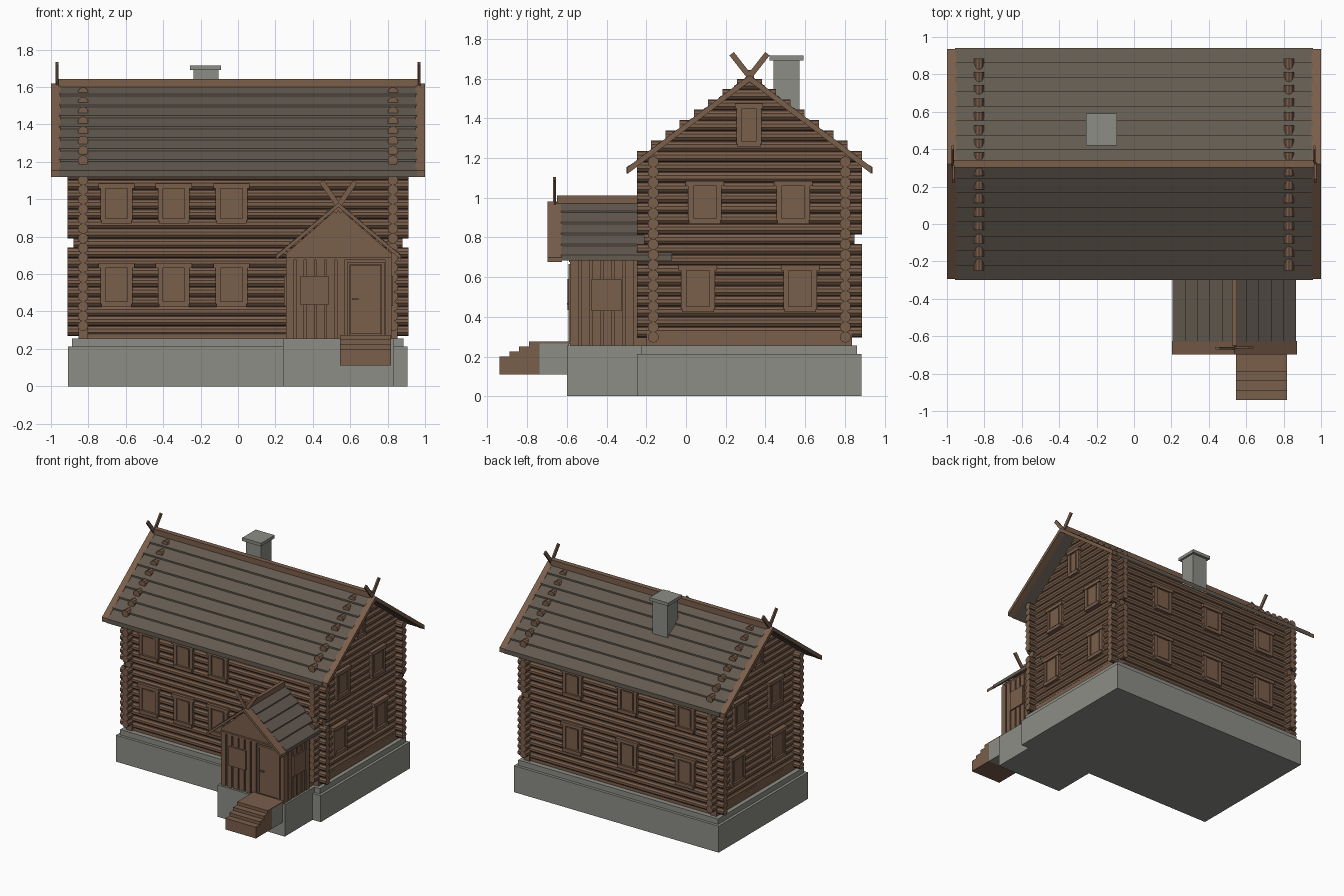
import bpy, bmesh, math
from mathutils import Vector, Matrix

if "Cube" in bpy.data.objects:
    bpy.data.objects.remove(bpy.data.objects["Cube"])


def material(name, rgb):
    m = bpy.data.materials.new(name)
    m.diffuse_color = (*rgb, 1)
    m.use_nodes = True
    m.node_tree.nodes["Principled BSDF"].inputs["Base Color"].default_value = m.diffuse_color
    return m


WOOD = material("brown wood", (0.195, 0.112, 0.070))
ROOF = material("weathered roof boards", (0.125, 0.103, 0.080))
STONE = material("grey stone", (0.262, 0.270, 0.235))


def finish(name, bm, mat):
    bmesh.ops.recalc_face_normals(bm, faces=bm.faces)
    me = bpy.data.meshes.new(name)
    bm.to_mesh(me)
    bm.free()
    me.materials.append(mat)
    ob = bpy.data.objects.new(name, me)
    bpy.context.collection.objects.link(ob)
    return ob


def add_box(bm, x, y, z, frame=Matrix()):
    """Box from three (min, max) ranges, optionally moved by a frame."""
    mid = Vector([(r[0] + r[1]) / 2 for r in (x, y, z)])
    size = [r[1] - r[0] for r in (x, y, z)]
    bmesh.ops.create_cube(bm, size=1, matrix=frame @ Matrix.Translation(mid) @ Matrix.Diagonal((*size, 1)))


def boxes(name, mat, *ranges):
    bm = bmesh.new()
    for r in ranges:
        add_box(bm, *r)
    return finish(name, bm, mat)


def add_log(bm, p, q, r=0.028):
    p, q = Vector(p), Vector(q)
    rot = (q - p).to_track_quat('Z', 'Y').to_matrix().to_4x4()
    bmesh.ops.create_cone(bm, cap_ends=True, segments=10, radius1=r, radius2=r, depth=(q - p).length,
                          matrix=Matrix.Translation((p + q) / 2) @ rot)


def prism(name, mat, profile, along, a, b, bm=None):
    """Extrude a (h, z) profile along x or y from a to b."""
    bm = bm or bmesh.new()
    at = (lambda h, z, t: (t, h, z)) if along == 'x' else (lambda h, z, t: (h, t, z))
    face = bm.faces.new([bm.verts.new(at(h, z, a)) for h, z in profile])
    ext = bmesh.ops.extrude_face_region(bm, geom=[face])
    step = Vector(at(0, 0, b - a))
    bmesh.ops.translate(bm, vec=step, verts=[v for v in ext['geom'] if isinstance(v, bmesh.types.BMVert)])
    return finish(name, bm, mat)


def slopes(name, mat, centre, half, ridge, slope, along, a, b, n=1, lap=0.0, thick=0.022):
    """Two roof slopes made of n lapped boards each."""
    for side, label in ((-1, "a"), (1, "b")):
        top = []
        for k in range(n):
            h0, h1 = half * k / n, half * (k + 1) / n
            top += [(h0, ridge - slope * h0), (h1, ridge - slope * h1 + lap)]
        pts = top + [(half, ridge - slope * half - thick), (0, ridge - thick)]
        prism(f"{name}_{label}", mat, [(centre + side * h, z) for h, z in pts], along, a, b)


def finial(name, origin, along, rise, spread, thick):
    """Crossed boards above a gable peak."""
    bm = bmesh.new()
    ang = math.atan2(spread, rise)
    for s in (-1, 1):
        axis = 'X' if along == 'x' else 'Y'
        turn = Matrix.Rotation(s * ang, 4, axis)
        wide, thin = (-0.014, 0.014), (-thick / 2 + s * 0.002, thick / 2 + s * 0.002)
        x, y = (thin, wide) if along == 'x' else (wide, thin)
        add_box(bm, x, y, (-0.04, math.hypot(rise, spread)), Matrix.Translation(origin) @ turn)
    finish(name, bm, WOOD)


# stone base
boxes("foundation", STONE, ((-0.91, 0.907), (-0.247, 0.885), (0, 0.212)),
      ((-0.888, 0.885), (-0.225, 0.862), (0.2, 0.255)))
boxes("porch_foundation", STONE, ((0.24, 0.835), (-0.6, -0.2), (0, 0.255)))

# log walls
XW, YF, YB, P = 0.828, -0.165, 0.803, 0.052
YC = (YF + YB) / 2
bm = bmesh.new()
for i in range(18):
    z, e = 0.297 + P * i, (0.88 if i == 9 else 0.912)
    for y in (YF, YB):
        add_log(bm, (-e, y, z), (e, y, z))
finish("long_wall_logs", bm, WOOD)
bm = bmesh.new()
for i in range(25):
    z = 0.323 + P * i
    h = 0.53 if i == 9 else 0.567 - 0.072 * max(0, i - 17)
    for x in (-XW, XW):
        add_log(bm, (x, YC - h, z), (x, YC + h, z))
finish("gable_wall_logs", bm, WOOD)
boxes("sill_beams", WOOD, *[((x - 0.026, x + 0.026), (-0.2, 0.835), (0.25, 0.325)) for x in (-XW, XW)],
      *[((-0.85, 0.85), (y - 0.02, y + 0.02), (0.25, 0.3)) for y in (YF, YB)])


# windows: local u runs along the wall, -y points outward
def window(name, frame, z0, z1, w=0.17, head=0.012):
    bm = bmesh.new()
    u, t = w / 2, 0.027
    add_box(bm, (-u + t, u - t), (-0.034, 0), (z0 + t, z1 - t), frame)          # shutter surround
    add_box(bm, (-u + t + 0.012, u - t - 0.012), (-0.038, 0), (z0 + t + 0.012, z1 - t - 0.012), frame)
    for s in (-1, 1):
        add_box(bm, sorted((s * u, s * (u - t))), (-0.043, 0), (z0 + 0.015, z1 - 0.015), frame)
    add_box(bm, (-u - head, u + head), (-0.05, 0), (z1 - t, z1), frame)
    add_box(bm, (-u + 0.005, u - 0.005), (-0.05, 0), (z0, z0 + t), frame)
    finish(name, bm, WOOD)


def wall_frame(x, y, degrees):
    return Matrix.Translation((x, y, 0)) @ Matrix.Rotation(math.radians(degrees), 4, 'Z')


LOW, HIGH = (0.425, 0.66), (0.87, 1.085)
for level, zs in (("lower", LOW), ("upper", HIGH)):
    for k, x in enumerate((-0.65, -0.343, -0.035)):
        window(f"front_{level}_window_{k}", wall_frame(x, YF, 0), *zs)
    for k, x in enumerate((0.42, -0.07, -0.58)):
        window(f"back_{level}_window_{k}", wall_frame(x, YB, 180), *zs)
    for k, y in enumerate((0.06, 0.575) if level == "lower" else (0.095, 0.54)):
        window(f"right_{level}_window_{k}", wall_frame(XW, y, 90), *zs)
        window(f"left_{level}_window_{k}", wall_frame(-XW, y, -90), *zs)
window("right_attic_window", wall_frame(XW, 0.318, 90), 1.255, 1.475, 0.125, 0.008)
window("left_attic_window", wall_frame(-XW, 0.318, -90), 1.255, 1.475, 0.125, 0.008)

# main roof
slopes("main_roof", ROOF, 0.32, 0.62, 1.61, 0.755, 'x', -0.957, 0.957, 8, 0.012)
for s in (-1, 1):
    a, b = sorted((s * 0.95, s * 1.0))
    slopes(f"rake_board_{s}", WOOD, 0.32, 0.615, 1.618, 0.755, 'x', a, b, thick=0.034)
    finial(f"roof_finial_{s}", (s * 0.967, 0.32, 1.61), 'x', 0.115, 0.09, 0.012)
boxes("ridge_cap", WOOD, ((-0.965, 0.965), (0.303, 0.343), (1.59, 1.643)))

# chimney
boxes("chimney", STONE, ((-0.238, -0.105), (0.44, 0.572), (1.36, 1.695)),
      ((-0.257, -0.09), (0.42, 0.592), (1.69, 1.715)))

# porch walls: pentagon front and plank sides
PX, X0, X1, Y0 = 0.537, 0.257, 0.82, -0.585
prism("porch_front_wall", WOOD, [(X0, 0.25), (X1, 0.25), (X1, 0.71), (PX, 0.955), (X0, 0.71)], 'y', Y0 + 0.012, -0.56)
boxes("porch_side_walls", WOOD, *[((x, x + 0.015), (Y0 + 0.012, -0.18), (0.25, 0.71)) for x in (X0 + 0.01, X1 - 0.025)])
bm = bmesh.new()
for k in range(6):
    x = X0 + 0.001 + 0.054 * k
    add_box(bm, (x, x + 0.042), (Y0, Y0 + 0.02), (0.255, 0.68))
    y = Y0 + 0.002 + 0.055 * k
    for x in (X0, X1 - 0.02):
        add_box(bm, (x, x + 0.02), (y, y + 0.043), (0.255, 0.69))
add_box(bm, (0.786, X1), (Y0, Y0 + 0.02), (0.255, 0.68))
add_box(bm, (X0, X1), (Y0 - 0.004, Y0 + 0.02), (0.675, 0.69))
finish("porch_planks", bm, WOOD)
boxes("porch_windows", WOOD, ((0.335, 0.485), (-0.597, -0.57), (0.435, 0.59)),
      *[(r, (-0.475, -0.325), (0.43, 0.59)) for r in ((X0 - 0.01, X0 + 0.02), (X1 - 0.02, X1 + 0.01))])
boxes("porch_door", WOOD, ((0.602, 0.765), (-0.586, -0.56), (0.28, 0.648)),
      ((0.583, 0.6), (-0.592, -0.56), (0.26, 0.665)), ((0.767, 0.784), (-0.592, -0.56), (0.26, 0.665)),
      ((0.583, 0.784), (-0.592, -0.56), (0.65, 0.665)), ((0.61, 0.645), (-0.6, -0.58), (0.462, 0.47)))

# porch roof
slopes("porch_roof", ROOF, PX, 0.33, 0.98, 0.845, 'y', -0.63, -0.07, 5, 0.009, 0.018)
slopes("porch_rake_board", WOOD, PX, 0.334, 0.982, 0.845, 'y', -0.697, -0.625, thick=0.024)
boxes("porch_ridge_cap", WOOD, ((PX - 0.014, PX + 0.014), (-0.65, -0.19), (0.96, 1.012)))
finial("porch_finial", (PX, -0.662, 0.965), 'y', 0.13, 0.09, 0.012)

# steps with a stone block under the landing
boxes("porch_steps", WOOD, *[((0.546, 0.817), (-0.94 + 0.05 * k, -0.738), (0.11, 0.2 + 0.025 * k)) for k in range(4)],
      ((0.546, 0.817), (-0.74, -0.585), (0.266, 0.275)))
boxes("step_block", STONE, ((0.546, 0.817), (-0.738, -0.59), (0.11, 0.266)))
